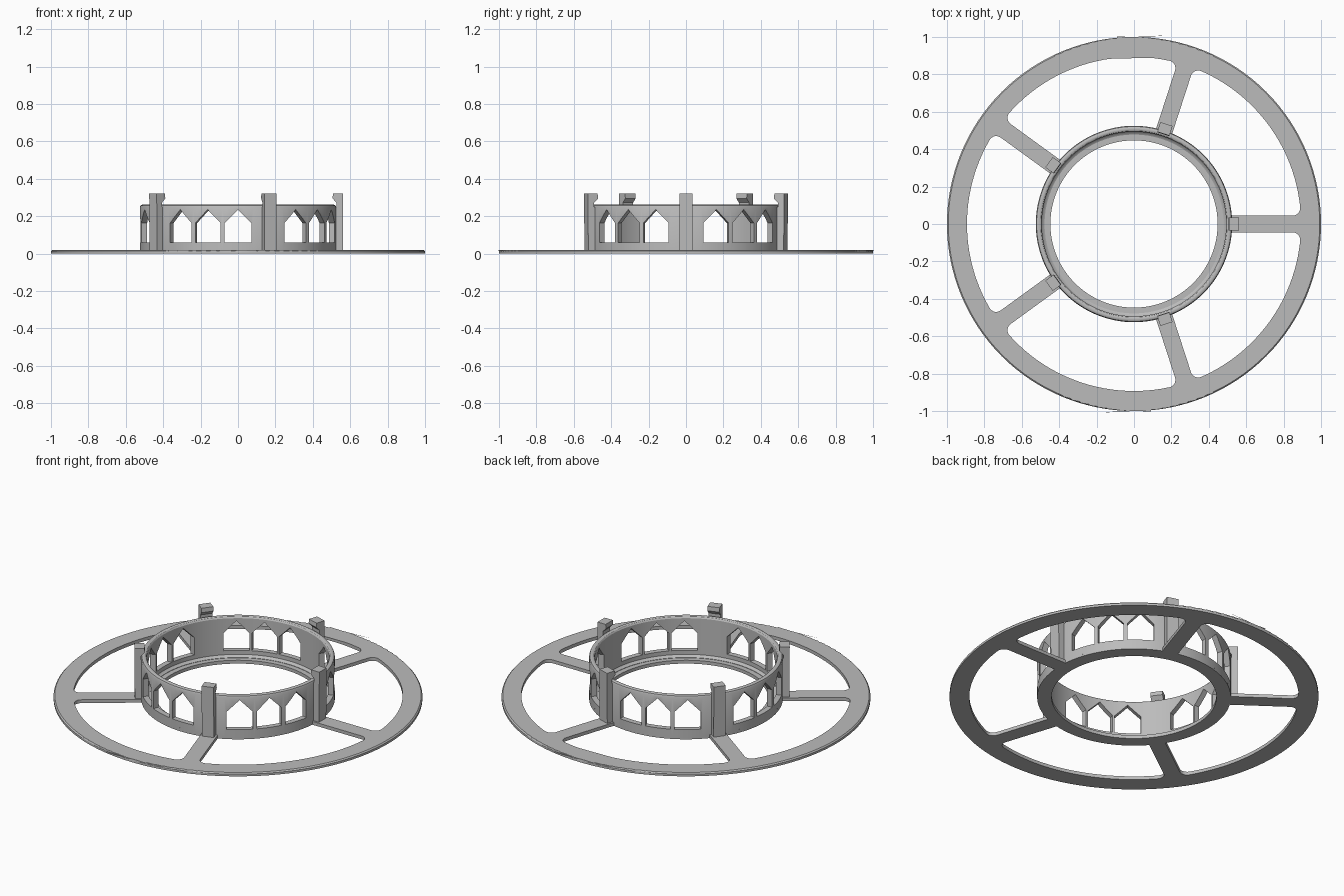
import bpy, bmesh
from math import cos, sin, pi, radians, asin, sqrt, atan2
from mathutils import Matrix, Vector

cube = bpy.data.objects.get("Cube")
if cube:
    bpy.data.objects.remove(cube)

SPOKES = 5
STEP = 2 * pi / SPOKES
PLATE = 0.02                   # plate thickness
R_OUT, R_RIM, R_HUB, R_BORE = 1.0, 0.893, 0.525, 0.447
SPOKE_HALF, FILLET = 0.045, 0.04

grey = bpy.data.materials.new("light grey")
grey.use_nodes = True
COLOR = (0.5, 0.5, 0.5, 1)
grey.diffuse_color = COLOR
grey.node_tree.nodes["Principled BSDF"].inputs["Base Color"].default_value = COLOR


def add_object(name, data):
    ob = bpy.data.objects.new(name, data)
    bpy.context.collection.objects.link(ob)
    return ob


def from_bmesh(name, bm):
    bmesh.ops.recalc_face_normals(bm, faces=bm.faces)
    me = bpy.data.meshes.new(name)
    bm.to_mesh(me)
    bm.free()
    me.materials.append(grey)
    return add_object(name, me)


def select_only(ob):
    bpy.ops.object.select_all(action='DESELECT')
    ob.select_set(True)
    bpy.context.view_layer.objects.active = ob


def smooth(ob):
    select_only(ob)
    bpy.ops.object.shade_smooth_by_angle(angle=radians(30))


def prism(bm, ring, offset, matrix):
    """Extrude a closed ring of points by offset, placed by matrix."""
    a = [bm.verts.new(matrix @ Vector(p)) for p in ring]
    b = [bm.verts.new(matrix @ (Vector(p) + Vector(offset))) for p in ring]
    bm.faces.new(a)
    bm.faces.new(b[::-1])
    for i in range(len(ring)):
        j = (i + 1) % len(ring)
        bm.faces.new((a[i], a[j], b[j], b[i]))


def arc(r, a0, a1, n, cx=0, cy=0):
    return [(cx + r * cos(a0 + (a1 - a0) * i / n),
             cy + r * sin(a0 + (a1 - a0) * i / n)) for i in range(n + 1)]


def opening():
    """Outline of the gap between the spoke at angle 0 and the next one."""
    # fillet centre touches both the spoke edge and the rim
    cy = SPOKE_HALF + FILLET
    cx = sqrt((R_RIM - FILLET) ** 2 - cy ** 2)
    touch = atan2(cy, cx)
    inner = asin(SPOKE_HALF / R_HUB)
    half = arc(FILLET, -pi / 2, touch, 6, cx, cy)
    # reflect the corner across the middle of the gap
    mirrored = [(x * cos(STEP) + y * sin(STEP), x * sin(STEP) - y * cos(STEP))
                for x, y in reversed(half)]
    rim = arc(R_RIM, touch, STEP - touch, 24)[1:-1]
    hub = arc(R_HUB, STEP - inner, inner, 20)
    return half + rim + mirrored + hub


# Flat plate: rim, spokes and hub as one filled outline with holes
curve = bpy.data.curves.new("plate_outline", 'CURVE')
curve.dimensions, curve.fill_mode, curve.extrude = '2D', 'BOTH', PLATE / 2


def add_spline(points, angle=0):
    s = curve.splines.new('POLY')
    s.points.add(len(points) - 1)
    for p, (x, y) in zip(s.points, points):
        p.co = (x * cos(angle) - y * sin(angle),
                x * sin(angle) + y * cos(angle), 0, 1)
    s.use_cyclic_u = True


add_spline(arc(R_OUT, 0, 2 * pi, 128)[:-1])
add_spline(arc(R_BORE, 0, 2 * pi, 96)[:-1])
for k in range(SPOKES):
    add_spline(opening(), k * STEP)
helper = add_object("plate_outline", curve)
bpy.context.view_layer.update()
flat = bpy.data.meshes.new_from_object(
    helper.evaluated_get(bpy.context.evaluated_depsgraph_get()))
bm = bmesh.new()
bm.from_mesh(flat)
bpy.data.objects.remove(helper)
bpy.data.meshes.remove(flat)
bmesh.ops.remove_doubles(bm, verts=bm.verts, dist=0.0001)
bmesh.ops.translate(bm, verts=bm.verts, vec=(0, 0, PLATE / 2))
# soften the upper outer edge
edge = [e for e in bm.edges
        if all(v.co.xy.length > 0.99 and v.co.z > PLATE / 2 for v in e.verts)]
bmesh.ops.bevel(bm, geom=edge, offset=0.007, segments=1, affect='EDGES')
smooth(from_bmesh("base_plate", bm))

# Ring wall turned from a profile, with a small inner foot and rounded top
profile = [(0.478, 0.012), (0.478, 0.022), (0.486, 0.026), (0.493, 0.034),
           (0.493, 0.25), (0.498, 0.258), (0.504, 0.261), (0.514, 0.261),
           (0.521, 0.257), (0.525, 0.248), (0.525, 0.012)]
SEG = 120
bm = bmesh.new()
rows = [[bm.verts.new((r * cos(2 * pi * i / SEG), r * sin(2 * pi * i / SEG), z))
         for r, z in profile] for i in range(SEG)]
for i in range(SEG):
    a, b = rows[i], rows[(i + 1) % SEG]
    for j in range(len(profile)):
        k = (j + 1) % len(profile)
        bm.faces.new((a[j], b[j], b[k], a[k]))
wall = from_bmesh("ring_wall", bm)

# Pointed windows, three in each bay
HALF, SILL, SHOULDER, PEAK = 0.071, 0.058, 0.163, 0.235
window = [(0.47, -HALF, SILL), (0.47, HALF, SILL), (0.47, HALF, SHOULDER),
          (0.47, 0, PEAK), (0.47, -HALF, SHOULDER)]
bm = bmesh.new()
for bay in range(SPOKES):
    for n in (-1, 0, 1):
        turn = Matrix.Rotation((bay + 0.5) * STEP + n * radians(18), 4, 'Z')
        prism(bm, window, (0.1, 0, 0), turn)
cutter = from_bmesh("window_cutter", bm)
cutter.hide_render = True
cut = wall.modifiers.new("windows", 'BOOLEAN')
cut.operation, cut.solver, cut.object = 'DIFFERENCE', 'EXACT', cutter
select_only(wall)
bpy.ops.object.modifier_apply(modifier=cut.name)
bpy.data.objects.remove(cutter)
smooth(wall)

# Clip posts with heads hooking inwards over the wall
POST_HALF = 0.034
clip = [(0.518, 0.012), (0.56, 0.012), (0.562, 0.32), (0.508, 0.32),
        (0.505, 0.295), (0.527, 0.272), (0.527, 0.25), (0.518, 0.25)]
for k in range(SPOKES):
    bm = bmesh.new()
    prism(bm, [(x, -POST_HALF, z) for x, z in clip], (0, 2 * POST_HALF, 0),
          Matrix.Rotation(k * STEP, 4, 'Z'))
    from_bmesh(f"clip_post_{k + 1}", bm)
